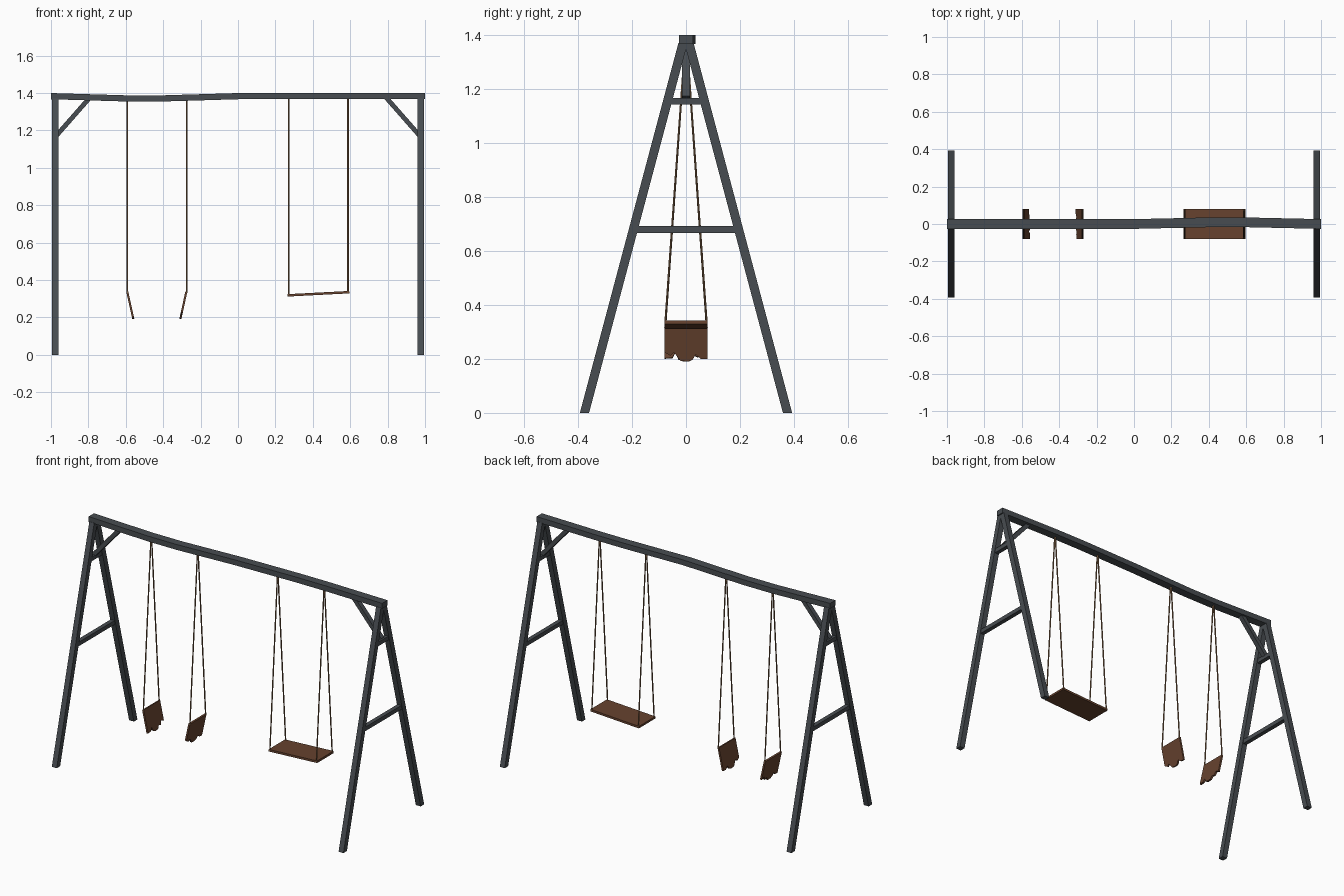
import bpy, bmesh, math
from mathutils import Vector

if "Cube" in bpy.data.objects:
    bpy.data.objects.remove(bpy.data.objects["Cube"])


def material(name, rgb):
    m = bpy.data.materials.new(name)
    m.diffuse_color = (*rgb, 1)
    m.use_nodes = True
    m.node_tree.nodes["Principled BSDF"].inputs["Base Color"].default_value = m.diffuse_color
    return m


STEEL = material("dark grey metal", (0.064, 0.073, 0.082))
WOOD = material("brown wood", (0.133, 0.055, 0.028))
ROPE = material("tan rope", (0.25, 0.14, 0.07))


def loft(name, rings, mat):
    """Skin a list of equal-length point rings and cap both ends."""
    bm = bmesh.new()
    rows = [[bm.verts.new(p) for p in ring] for ring in rings]
    n = len(rows[0])
    for a, b in zip(rows, rows[1:]):
        for i in range(n):
            j = (i + 1) % n
            bm.faces.new((a[i], a[j], b[j], b[i]))
    bm.faces.new(rows[0])
    bm.faces.new(rows[-1])
    bmesh.ops.recalc_face_normals(bm, faces=bm.faces)
    me = bpy.data.meshes.new(name)
    bm.to_mesh(me)
    bm.free()
    me.materials.append(mat)
    ob = bpy.data.objects.new(name, me)
    bpy.context.collection.objects.link(ob)
    return ob


def rect(c, u, v):
    c, u, v = Vector(c), Vector(u), Vector(v)
    return [c - u - v, c + u - v, c + u + v, c - u + v]


def tube(name, a, b, r, sides, mat):
    a, b = Vector(a), Vector(b)
    q = (b - a).to_track_quat('Z', 'Y')
    ring = [q @ Vector((r * math.cos(t), r * math.sin(t), 0))
            for t in (2 * math.pi * i / sides for i in range(sides))]
    return loft(name, [[a + p for p in ring], [b + p for p in ring]], mat)


# Top beam, sagging on the left and bowed backwards on the right
stations = [(-1, 0, 1.383), (-0.6, 0, 1.371), (-0.4, 0, 1.371), (0, 0, 1.383),
            (0.4, 0.009, 1.383), (0.6, 0.009, 1.383), (1, 0, 1.383)]
loft("top_beam", [rect(c, (0, 0.026, 0), (0, 0, 0.0165)) for c in stations], STEEL)

# A-frame ends
for sx, side in ((-1, "left"), (1, "right")):
    x = sx * 0.977
    for sy, face in ((-1, "front"), (1, "back")):
        loft(f"{side}_{face}_leg",
             [rect((x, sy * y, z), (0.0165, 0, 0), (0, 0.017, 0))
              for y, z in ((0.376, 0), (0.011, 1.37))], STEEL)
    for z, half, part in ((0.679, 0.193, "lower"), (1.154, 0.066, "upper")):
        loft(f"{side}_{part}_crossbar",
             [rect((x, y, z), (0.013, 0, 0), (0, 0, 0.0125))
              for y in (-half, half)], STEEL)
    # diagonal brace under the beam
    d = Vector((sx * -0.185, 0, 0.215)).normalized()
    nrm = Vector((d.z, 0, -d.x)) * 0.0125
    loft(f"{side}_brace", [rect(p, (0, 0.0145, 0), nrm)
         for p in ((sx * 0.977, 0, 1.165), (sx * 0.79, 0, 1.378))], STEEL)

# Ropes: each hanging point splits into a front and a back strand
for x, zb in ((-0.591, 0.33), (-0.274, 0.33), (0.271, 0.315), (0.588, 0.33)):
    for sy in (-1, 1):
        tube("rope", (x, sy * 0.003, 1.37), (x, sy * 0.077, zb), 0.0042, 6, ROPE)

# Whole seat, slightly tilted
t = Vector((-0.018, 0, 0.33)).normalized() * 0.0065
loft("seat", [rect(p, (0, 0.08, 0), t)
     for p in ((0.265, 0, 0.318), (0.595, 0, 0.335))], WOOD)

# Broken seat halves with jagged lower edges (y, length down the plank)
jag_a = [(-0.08, 0.140), (-0.05, 0.138), (-0.04, 0.118), (-0.028, 0.143),
         (-0.01, 0.150), (0.015, 0.149), (0.028, 0.128), (0.045, 0.136),
         (0.056, 0.112), (0.08, 0.122)]
jag_b = [(-0.08, 0.115), (-0.058, 0.128), (-0.045, 0.115), (-0.02, 0.148),
         (0.008, 0.150), (0.024, 0.144), (0.036, 0.124), (0.055, 0.140),
         (0.08, 0.140)]
for name, x0, s, jag in (("left_broken_seat", -0.592, 1, jag_a),
                         ("right_broken_seat", -0.276, -1, jag_b)):
    down = Vector((s * 0.032, 0, -0.145)).normalized()
    thick = Vector((-down.z, 0, down.x)) * 0.0055
    top = Vector((x0, 0, 0.338))
    prof = [(0.08, 0), (-0.08, 0)] + jag
    ring = [top + down * l + Vector((0, y, 0)) for y, l in prof]
    loft(name, [[p - thick for p in ring], [p + thick for p in ring]], WOOD)
